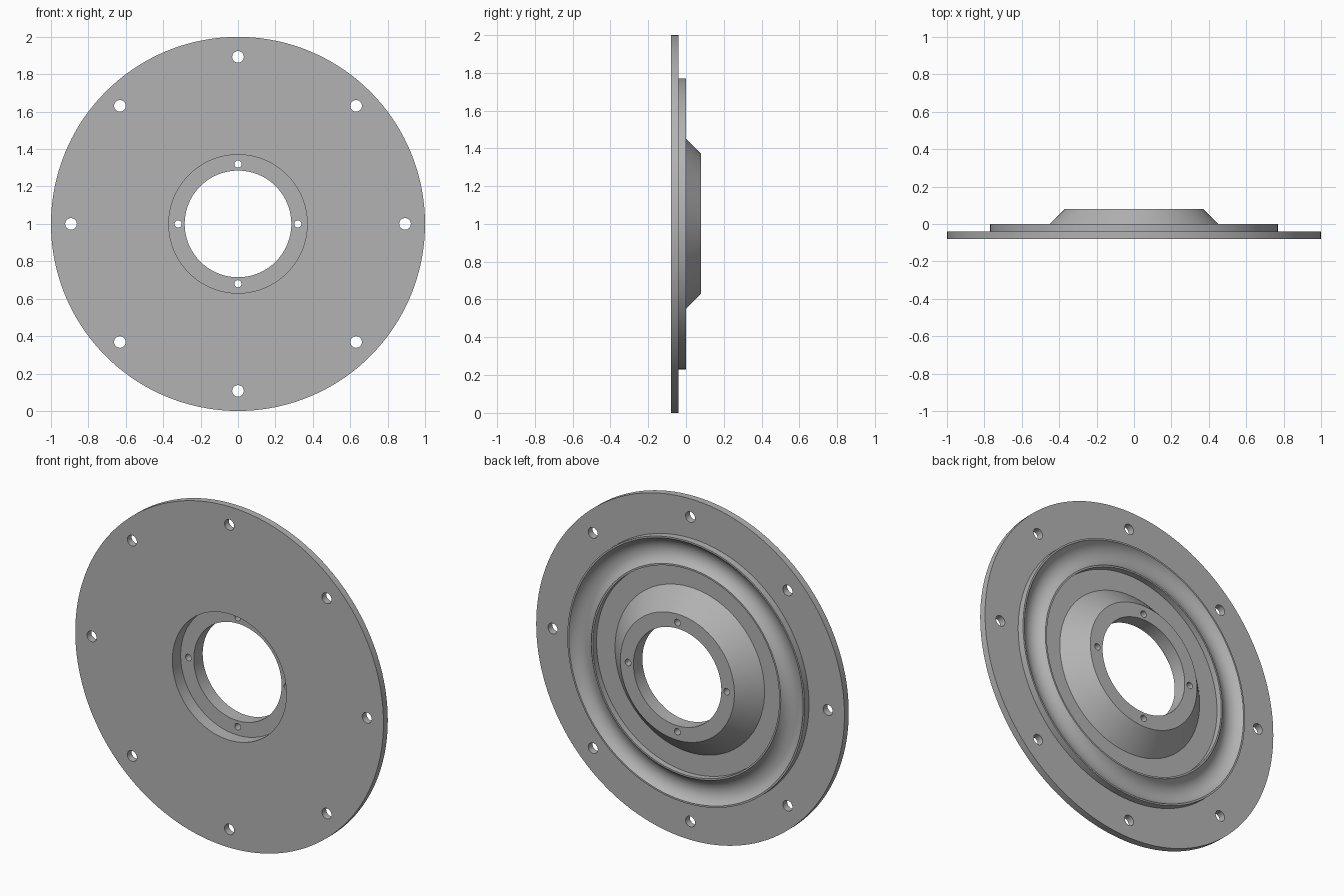
import bpy, bmesh, math
from mathutils import Matrix, Vector

cube = bpy.data.objects.get("Cube")
if cube:
    bpy.data.objects.remove(cube, do_unlink=True)

SEGMENTS = 144
CENTRE = Vector((0, 0, 1))


def make_material(name, color):
    mat = bpy.data.materials.new(name)
    mat.use_nodes = True
    mat.diffuse_color = color
    mat.node_tree.nodes["Principled BSDF"].inputs["Base Color"].default_value = color
    return mat


def make_object(name, bm):
    bmesh.ops.recalc_face_normals(bm, faces=bm.faces)
    mesh = bpy.data.meshes.new(name)
    bm.to_mesh(mesh)
    bm.free()
    obj = bpy.data.objects.new(name, mesh)
    bpy.context.collection.objects.link(obj)
    return obj


def lathe(name, profile):
    """Turn a closed (radius, y) profile around the horizontal y axis."""
    bm = bmesh.new()
    rings = []
    for i in range(SEGMENTS):
        a = math.tau * i / SEGMENTS
        rings.append([bm.verts.new(CENTRE + Vector((r * math.cos(a), y, r * math.sin(a))))
                      for r, y in profile])
    n = len(profile)
    for i, ring in enumerate(rings):
        nxt = rings[(i + 1) % SEGMENTS]
        for j in range(n):
            k = (j + 1) % n
            bm.faces.new((ring[j], ring[k], nxt[k], nxt[j]))
    return make_object(name, bm)


def groove(r_out, r_in, depth, steps=20):
    """Concave arc between two radii on the raised back face."""
    half = (r_out - r_in) / 2
    radius = (half * half + depth * depth) / (2 * depth)
    span = math.asin(half / radius)
    mid = (r_out + r_in) / 2
    return [(mid + radius * math.sin(t), radius - depth - radius * math.cos(t))
            for t in (span - 2 * span * i / steps for i in range(steps + 1))]


# Flange body: front plate, raised ring with groove, recess, hub cone, counterbore
profile = [(0.37, -0.08), (1.0, -0.08), (1.0, -0.04), (0.77, -0.04), (0.77, 0.0)]
profile += groove(0.76, 0.615, 0.042)
profile += [(0.605, 0.0), (0.605, -0.035), (0.485, -0.035), (0.37, 0.08),
            (0.285, 0.08), (0.285, -0.003), (0.37, -0.003)]
flange = lathe("flange_plate", profile)

# Bolt hole cutters
bm = bmesh.new()
for count, ring_radius, hole_radius in ((8, 0.893, 0.031), (4, 0.32, 0.019)):
    for i in range(count):
        a = math.tau * i / count
        spot = CENTRE + Vector((math.cos(a), 0, math.sin(a))) * ring_radius
        bmesh.ops.create_cone(bm, cap_ends=True, segments=32, radius1=hole_radius,
                              radius2=hole_radius, depth=0.4,
                              matrix=Matrix.Translation(spot) @ Matrix.Rotation(math.pi / 2, 4, 'X'))
cutter = make_object("bolt_hole_cutter", bm)
cutter.hide_render = True

flange.data.materials.append(make_material("machined_grey", (0.45, 0.45, 0.45, 1)))

# Drill the holes, then shade
bpy.ops.object.select_all(action='DESELECT')
flange.select_set(True)
bpy.context.view_layer.objects.active = flange
drill = flange.modifiers.new("bolt_holes", 'BOOLEAN')
drill.operation = 'DIFFERENCE'
drill.solver = 'EXACT'
drill.object = cutter
bpy.ops.object.modifier_apply(modifier=drill.name)
bpy.data.objects.remove(cutter, do_unlink=True)
bpy.ops.object.shade_smooth_by_angle(angle=math.radians(25))
